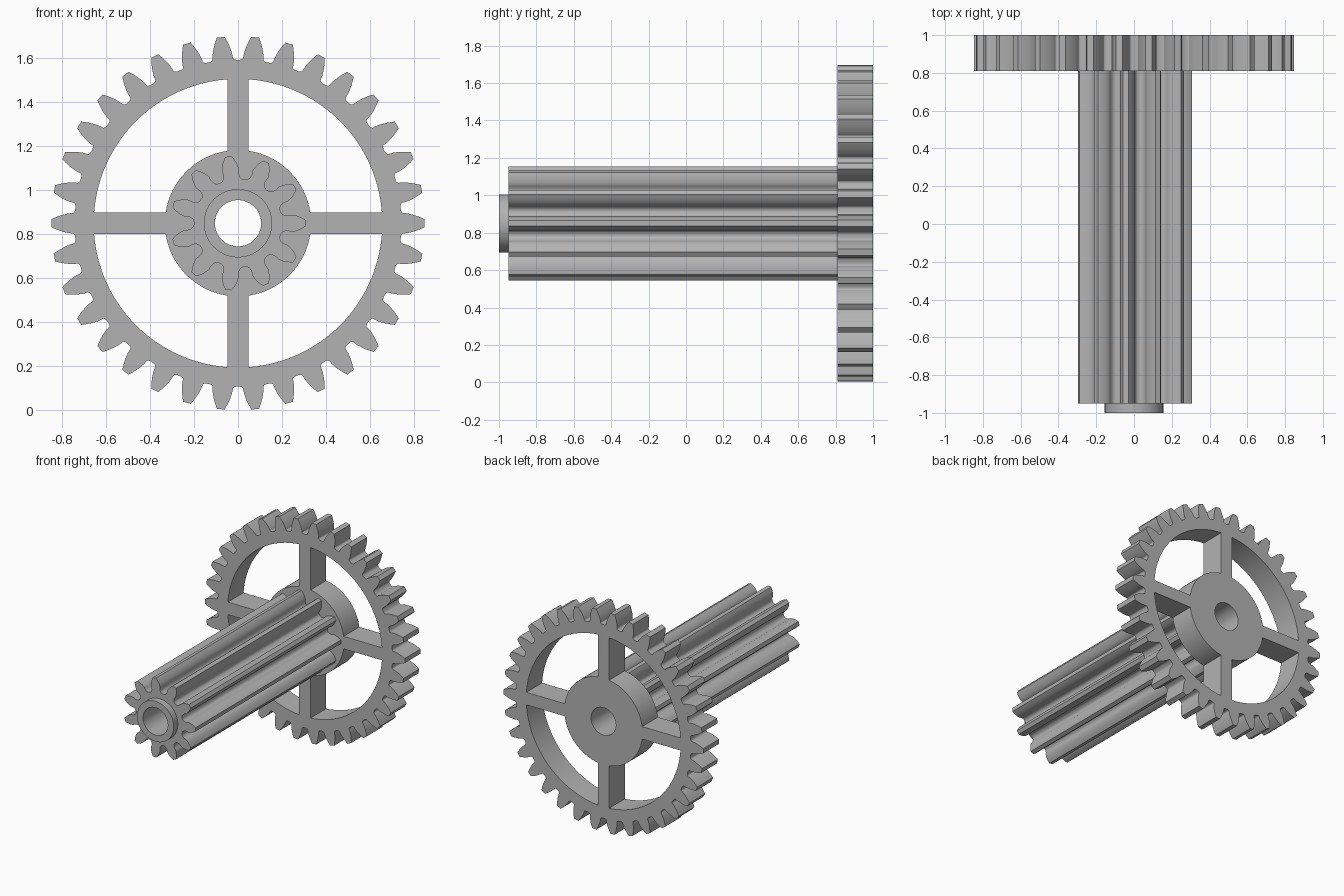
import bpy, bmesh, math
from mathutils import Matrix

if "Cube" in bpy.data.objects:
    bpy.data.objects.remove(bpy.data.objects["Cube"])

AXIS_Z = 0.85
MODULE = 0.0471
PRESSURE = math.radians(20)
BORE, COLLAR, HUB, RIM, SPOKE = 0.105, 0.155, 0.332, 0.655, 0.048

grey = bpy.data.materials.new("plain grey")
grey.use_nodes = True
grey.diffuse_color = (0.45, 0.45, 0.45, 1)
grey.node_tree.nodes["Principled BSDF"].inputs["Base Color"].default_value = grey.diffuse_color


def polar(r, a):
    return (r * math.cos(a), r * math.sin(a))


def arc(r, start, end, steps):
    return [polar(r, start + (end - start) * i / steps) for i in range(steps + 1)]


def circle(r, steps=72):
    return arc(r, 0, math.tau, steps)[:-1]


def gear_outline(teeth, undercut):
    """Involute teeth with rounded roots; one tooth points along +x."""
    pitch, root, tip = (MODULE * (teeth / 2 + k) for k in (0, -1.25, 1))
    base = pitch * math.cos(PRESSURE)
    inv = lambda r: math.tan(math.acos(base / r)) - math.acos(base / r)
    half = lambda r: math.pi / teeth / 2 + inv(pitch) - inv(r)
    flank = []
    # Root fillet, then involute flank, from valley to tip
    for i in range(6):
        t = i / 6 * math.pi / 2
        valley = math.pi / teeth * 0.93
        a = valley + (half(base) - valley) * math.sin(t)
        flank.append((root + (base - root) * (1 - math.cos(t)),
                      a - undercut * math.sin(2 * t)))
    for i in range(9):
        r = base + (tip - base) * (i / 8) ** 1.5
        flank.append((r, half(r)))
    tooth = [(r, -a) for r, a in flank] + [(r, a) for r, a in reversed(flank)]
    return [polar(r, a + math.tau * n / teeth) for n in range(teeth) for r, a in tooth]


def window(quarter):
    """Opening between two neighbouring spokes."""
    turn = quarter * math.pi / 2
    outer, inner = math.asin(SPOKE / RIM), math.asin(SPOKE / HUB)
    return (arc(RIM, turn + outer, turn + math.pi / 2 - outer, 24)
            + arc(HUB, turn + math.pi / 2 - inner, turn + inner, 16))


def plate(name, outlines, front, back):
    """Fill outlines, leaving inner ones as holes, and extrude along y."""
    curve = bpy.data.curves.new(name + " profile", 'CURVE')
    curve.dimensions = '2D'
    curve.fill_mode = 'BOTH'
    curve.extrude = (back - front) / 2
    for points in outlines:
        spline = curve.splines.new('POLY')
        spline.points.add(len(points) - 1)
        for p, (x, y) in zip(spline.points, points):
            p.co = (x, y, 0, 1)
        spline.use_cyclic_u = True
    helper = bpy.data.objects.new(name + " helper", curve)
    bpy.context.collection.objects.link(helper)
    bpy.context.view_layer.update()
    evaluated = helper.evaluated_get(bpy.context.evaluated_depsgraph_get())
    mesh = bpy.data.meshes.new_from_object(evaluated)
    bpy.data.objects.remove(helper)

    bm = bmesh.new()
    bm.from_mesh(mesh)
    bmesh.ops.remove_doubles(bm, verts=bm.verts, dist=0.00005)
    bmesh.ops.recalc_face_normals(bm, faces=bm.faces)
    bm.transform(Matrix.Translation((0, (front + back) / 2, AXIS_Z))
                 @ Matrix.Rotation(math.pi / 2, 4, 'X'))
    bm.to_mesh(mesh)
    bm.free()
    mesh.name = name
    mesh.materials.clear()
    mesh.materials.append(grey)
    obj = bpy.data.objects.new(name, mesh)
    bpy.context.collection.objects.link(obj)
    bpy.ops.object.select_all(action='DESELECT')
    obj.select_set(True)
    bpy.context.view_layer.objects.active = obj
    bpy.ops.object.shade_smooth_by_angle(angle=math.radians(30))
    return obj


# Spoked wheel at the back, long pinion in front of it, collar at the tip
plate("spoked_gear_wheel",
      [gear_outline(34, 0)] + [window(q) for q in range(4)] + [circle(BORE)], 0.81, 1.0)
plate("long_pinion", [gear_outline(11, 0.015), circle(BORE)], -0.95, 0.81)
plate("front_collar", [circle(COLLAR), circle(BORE)], -1.0, -0.95)
